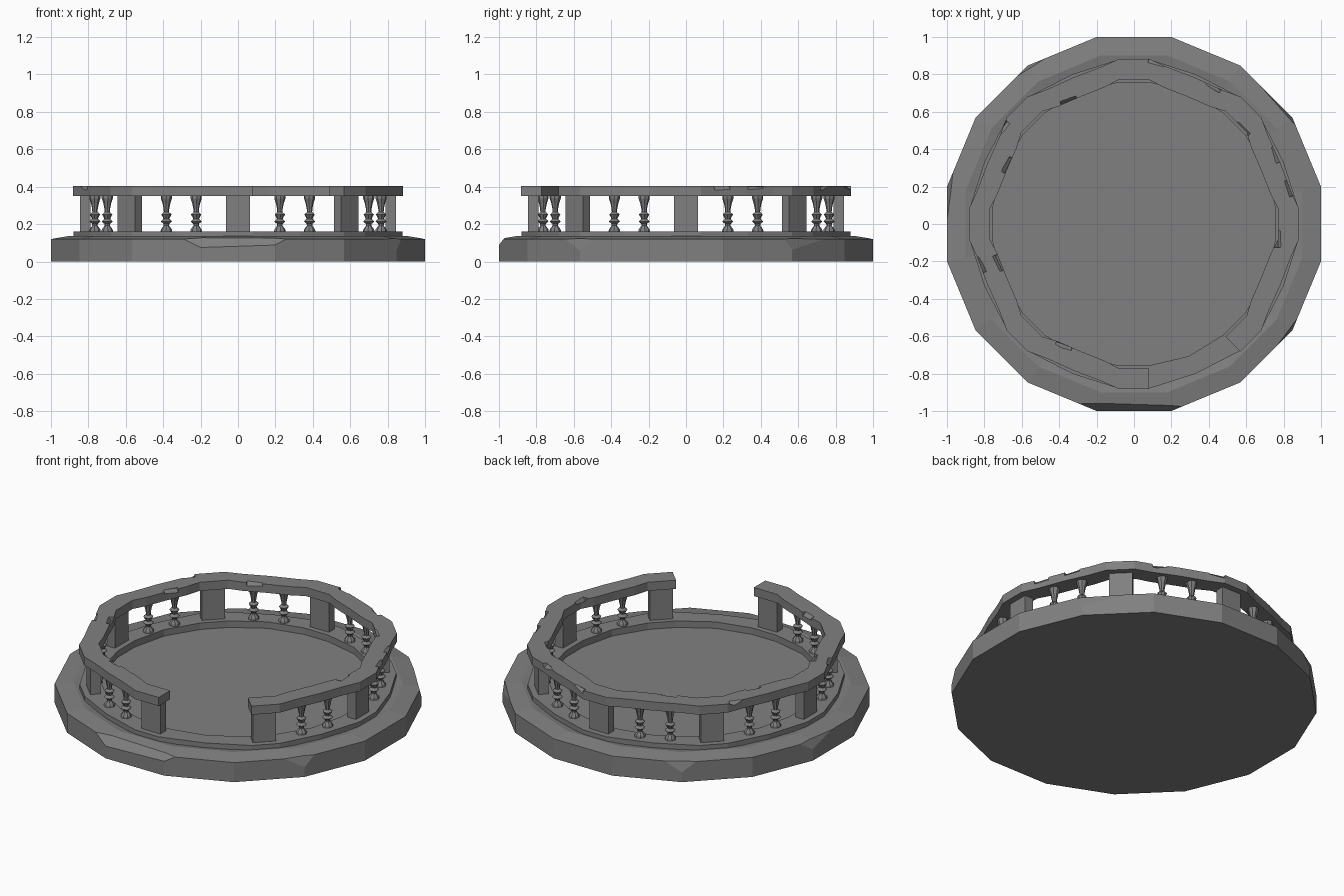
import bpy, bmesh, math, random
from mathutils import Vector, Matrix

if "Cube" in bpy.data.objects:
    bpy.data.objects.remove(bpy.data.objects["Cube"])

random.seed(4)
stone = bpy.data.materials.new("grey_stone")
stone.diffuse_color = (0.216, 0.216, 0.216, 1)
stone.use_nodes = True
stone.node_tree.nodes["Principled BSDF"].inputs["Base Color"].default_value = stone.diffuse_color


def finish(name, bm):
    bmesh.ops.recalc_face_normals(bm, faces=bm.faces[:])
    me = bpy.data.meshes.new(name)
    bm.to_mesh(me)
    bm.free()
    me.materials.append(stone)
    ob = bpy.data.objects.new(name, me)
    bpy.context.collection.objects.link(ob)
    return ob


def local(deg, t, r):
    """Point at radius r along direction deg, moved t along the tangent."""
    a = math.radians(deg)
    return (r * math.cos(a) - t * math.sin(a), r * math.sin(a) + t * math.cos(a))


def sweep(name, stations, z0, z1, closed):
    """Rectangular section through (inner, outer) point pairs."""
    bm = bmesh.new()
    rows = []
    for i, o in stations:
        rows.append([bm.verts.new((*p, z)) for p, z in
                     ((i, z0), (o, z0), (o, z1), (i, z1))])
    n = len(rows)
    for k in range(n if closed else n - 1):
        a, b = rows[k], rows[(k + 1) % n]
        for j in range(4):
            bm.faces.new((a[j], a[(j + 1) % 4], b[(j + 1) % 4], b[j]))
    if not closed:
        bm.faces.new(rows[0])
        bm.faces.new(rows[-1][::-1])
    return finish(name, bm)


# Base: 16-sided slab with a gently sloping rim
bm = bmesh.new()
rings = []
for ap, z in ((1.0, 0.0), (1.0, 0.12), (0.9, 0.137)):
    r = ap / math.cos(math.pi / 16)
    rings.append([bm.verts.new((*local(11.25 + 22.5 * k, 0, r), z)) for k in range(16)])
for a, b in zip(rings, rings[1:]):
    for k in range(16):
        bm.faces.new((a[k], a[(k + 1) % 16], b[(k + 1) % 16], b[k]))
bm.faces.new(rings[0][::-1])
top = bm.faces.new(rings[-1])
bmesh.ops.recalc_face_normals(bm, faces=bm.faces[:])
# chipped edges, each one a plane through three points
chips = [
    ((-0.2, -1, 0.075), (0.2, -1, 0.088), (0, -0.965, 0.125)),
    ((0.85, -0.565, 0.055), (0.78, -0.63, 0.12), (0.87, -0.51, 0.12)),
    ((0.85, 0.565, 0.06), (0.79, 0.61, 0.12), (0.87, 0.52, 0.12)),
    ((-0.565, 0.85, 0.055), (-0.61, 0.80, 0.12), (-0.46, 0.895, 0.12)),
    ((-1, 0.2, 0.07), (-0.97, 0.26, 0.12), (-0.995, 0.06, 0.12)),
]
for pts in chips:
    p, q, s = map(Vector, pts)
    no = (q - p).cross(s - p).normalized()
    if no.dot(p) < 0:
        no = -no
    cut = bmesh.ops.bisect_plane(bm, geom=bm.verts[:] + bm.edges[:] + bm.faces[:],
                                 plane_co=p, plane_no=no, clear_outer=True)
    edges = [e for e in cut["geom_cut"] if isinstance(e, bmesh.types.BMEdge)]
    bmesh.ops.edgeloop_fill(bm, edges=edges)
# sunken floor inside the railing
bm.normal_update()
top = max(bm.faces, key=lambda f: f.calc_center_median().z + f.calc_area())
top = max((f for f in bm.faces if f.calc_center_median().z > 0.1), key=lambda f: f.calc_area())
bmesh.ops.inset_region(bm, faces=[top], thickness=0.1)
bmesh.ops.translate(bm, verts=top.verts[:], vec=(0, 0, -0.017))
finish("base", bm)

# Plinth: closed ring under the railing
plinth = []
for k in range(8):
    d = 45 * k
    for t in (-0.08, 0.08):
        plinth.append((local(d, t, 0.757), local(d, t, 0.88)))
    plinth.append((local(d + 22.5, 0, 0.765), local(d + 22.5, 0, 0.866)))
sweep("plinth", plinth, 0.115, 0.16, True)

# Handrail: open from the front post to the front-right post
rail = []
for k in range(8):
    d = -45 + 45 * k
    for t in (-0.08, 0.08):
        rail.append((local(d, t, 0.772), local(d, t, 0.883)))
    if k < 7:
        for o, ri, ro in ((12, 0.748, 0.857), (22.5, 0.738, 0.848), (33, 0.748, 0.857)):
            rail.append((local(d + o, 0, ri), local(d + o, 0, ro)))
handrail = sweep("handrail", rail, 0.35, 0.403, False)

# Chips along the handrail's top edges: (angle, edge radius)
bm = bmesh.new()
for deg, r in ((82, .877), (26, .85), (13, .857), (144, .873), (118, .74), (41, .765),
               (-6, .77), (155, .742), (196, .75), (240, .745), (60, .853), (290 - 95, .855)):
    m = (Matrix.Translation((*local(deg, 0, r), 0.403))
         @ Matrix.Rotation(math.radians(deg + random.uniform(-14, 14)), 4, 'Z')
         @ Matrix.Rotation(math.radians(random.uniform(35, 55)), 4, 'Y')
         @ Matrix.Rotation(math.radians(random.uniform(-10, 10)), 4, 'X')
         @ Matrix.Diagonal((0.028, 0.09, 0.028, 1)))
    bmesh.ops.create_cube(bm, size=1, matrix=m)
cutter = finish("chip_cutter", bm)
cutter.hide_render = True
cutter.hide_set(True)
mod = handrail.modifiers.new("chips", 'BOOLEAN')
mod.operation, mod.solver, mod.object = 'DIFFERENCE', 'EXACT', cutter

# Eight square-edged posts
bm = bmesh.new()
for k in range(8):
    m = (Matrix.Rotation(math.radians(45 * k), 4, 'Z') @ Matrix.Translation((0.817, 0, 0.255))
         @ Matrix.Diagonal((0.056, 0.13, 0.2, 1)))
    bmesh.ops.create_cube(bm, size=1, matrix=m)
finish("posts", bm)

# Turned balusters, two per bay, none in the entrance bay
profile = [(.032, .157), (.029, .172), (.014, .192), (.016, .202), (.030, .214), (.016, .228),
           (.019, .236), (.028, .252), (.014, .264), (.015, .28), (.021, .31), (.030, .338), (.030, .353)]
N = 8
bm = bmesh.new()
for k in range(7):
    for off in (-6.2, 6.2):
        deg = -45 + 45 * k + 22.5 + off
        cx, cy = local(deg, 0, 0.797)
        prev = None
        for r, z in profile:
            row = []
            for j in range(N):
                x, y = local(deg + 360 / N * (j + 0.5), 0, r)
                row.append(bm.verts.new((cx + x, cy + y, z)))
            if prev:
                for j in range(N):
                    bm.faces.new((prev[j], prev[(j + 1) % N], row[(j + 1) % N], row[j]))
            else:
                bm.faces.new(row[::-1])
            prev = row
        bm.faces.new(prev)
finish("balusters", bm)
